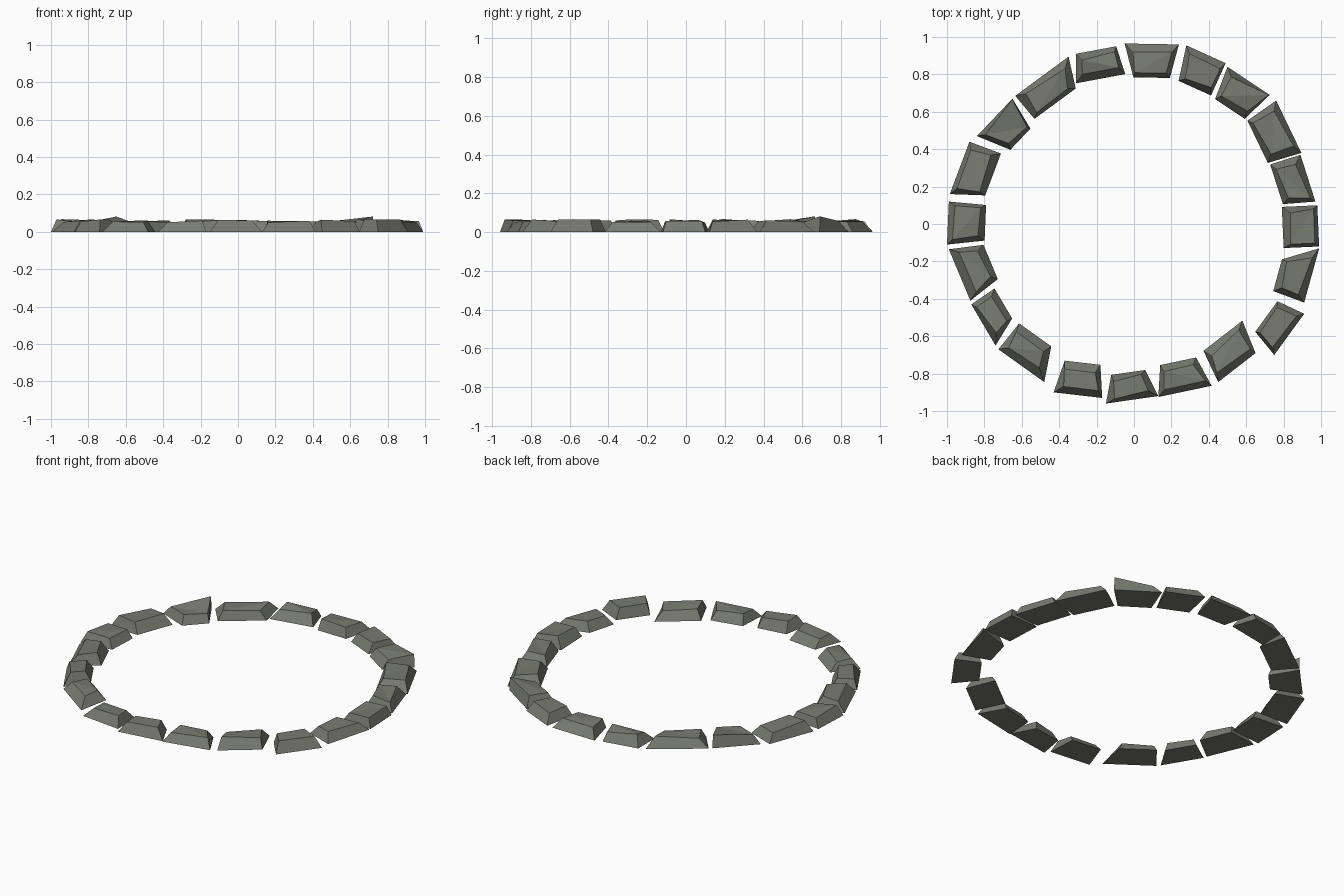
import bpy, random
from mathutils import Vector

random.seed(4)

mat = bpy.data.materials.new("mossy_stone")
mat.diffuse_color = (0.19, 0.20, 0.165, 1)

# One stone per row, counter-clockwise: the ends of its outer edge (x0, y0, x1, y1),
# its depth towards the ring centre, and how far the inner edge is shortened at each end
STONES = [
    (.99, -.12, .98, .10, .19, .00, .00),
    (.97, .12, .89, .37, .17, .04, .00),
    (.895, .38, .76, .66, .185, .03, .03),
    (.725, .69, .50, .84, .18, .04, .04),
    (.49, .86, .28, .955, .19, .00, .04),
    (.24, .96, -.05, .965, .18, .045, .05),
    (-.095, .95, -.31, .91, .155, -.02, -.03),
    (-.35, .895, -.635, .685, .16, .07, .01),
    (-.65, .67, -.84, .47, .18, .05, .07),
    (-.88, .44, -.985, .16, .18, .00, .06),
    (-.99, .12, -1.0, -.11, .20, .01, .03),
    (-.99, -.135, -.875, -.41, .18, .05, .05),
    (-.87, -.43, -.74, -.65, .15, -.01, .08),
    (-.725, -.67, -.48, -.845, .177, .01, .08),
    (-.43, -.90, -.17, -.93, .175, .04, .03),
    (-.15, -.96, .13, -.92, .148, .05, .05),
    (.13, -.925, .415, -.865, .165, .045, .05),
    (.45, -.845, .65, -.69, .18, .04, -.05),
    (.75, -.70, .91, -.48, .155, .04, .03),
    (.91, -.42, .99, -.13, .176, .015, .11),
]
PEAKED = (3, 8)  # stones with one corner tipped up


def make_stone(index, x0, y0, x1, y1, depth, cut0, cut1):
    a, b = Vector((x0, y0, 0)), Vector((x1, y1, 0))
    along = (b - a).normalized()
    inward = Vector((-along.y, along.x, 0))
    c = b - along * cut1 + inward * depth
    d = a + along * cut0 + inward * depth

    # Sloping sides: the top is a smaller, slightly uneven copy of the base
    top = []
    for u, v in ((0, 0), (1, 0), (1, 1), (0, 1)):
        du, dv = random.uniform(.06, .17), random.uniform(.1, .27)
        z = random.uniform(.05, .068)
        if index in PEAKED and (u, v) == (0, 0):
            du, dv, z = .01, .01, .082
        u, v = abs(u - du), abs(v - dv)
        p = a.lerp(b, u).lerp(d.lerp(c, u), v)
        p.z = z
        top.append(p)

    # Creased top split along one diagonal
    faces = [(3, 2, 1, 0)] + [(i, (i + 1) % 4, (i + 1) % 4 + 4, i + 4) for i in range(4)]
    faces += [(4, 5, 6), (4, 6, 7)] if index % 2 else [(4, 5, 7), (5, 6, 7)]
    mesh = bpy.data.meshes.new("stone")
    mesh.from_pydata([a, b, c, d] + top, [], faces)
    mesh.materials.append(mat)
    obj = bpy.data.objects.new(f"ring_stone_{index + 1}", mesh)
    bpy.context.collection.objects.link(obj)


for i, row in enumerate(STONES):
    make_stone(i, *row)
